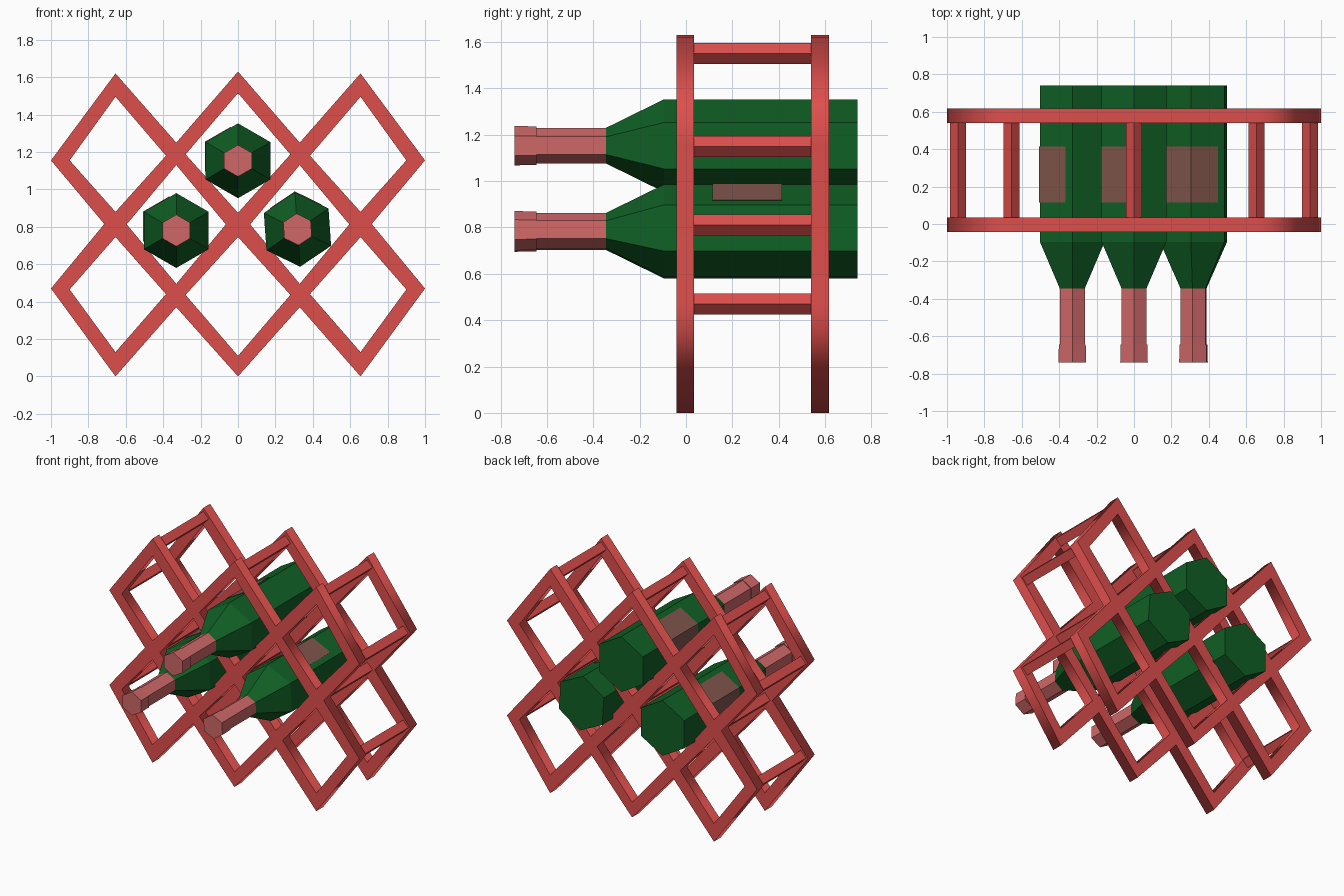
import bpy, bmesh, math
from mathutils import Vector

if "Cube" in bpy.data.objects:
    bpy.data.objects.remove(bpy.data.objects["Cube"])


def material(name, rgb):
    m = bpy.data.materials.new(name)
    m.diffuse_color = (*rgb, 1)
    m.use_nodes = True
    m.node_tree.nodes["Principled BSDF"].inputs["Base Color"].default_value = m.diffuse_color
    return m


RED = material("rack red", (0.73, 0.078, 0.073))
GREEN = material("bottle green", (0.005, 0.115, 0.018))
PINK = material("foil pink", (0.62, 0.136, 0.136))
BROWN = material("label brown", (0.21, 0.09, 0.07))


def add_object(name, mesh, mat):
    mesh.materials.clear()
    mesh.materials.append(mat)
    ob = bpy.data.objects.new(name, mesh)
    bpy.context.collection.objects.link(ob)
    return ob


def loft(name, rings, mat):
    """Skin a list of equal-length point rings and cap both ends."""
    bm = bmesh.new()
    vs = [[bm.verts.new(p) for p in ring] for ring in rings]
    n = len(vs[0])
    for a, b in zip(vs, vs[1:]):
        for i in range(n):
            j = (i + 1) % n
            bm.faces.new((a[i], a[j], b[j], b[i]))
    bm.faces.new(vs[0])
    bm.faces.new(vs[-1])
    bmesh.ops.recalc_face_normals(bm, faces=bm.faces)
    mesh = bpy.data.meshes.new(name)
    bm.to_mesh(mesh)
    bm.free()
    return add_object(name, mesh, mat)


def prism(name, section, y0, y1, mat):
    return loft(name, [[(x, y, z) for x, z in section] for y in (y0, y1)], mat)


# Lattice frames: outline with diamond holes, filled and extruded
half = [(0, 0), (0.33, 0.37), (0.655, 0), (1, 0.47), (0.715, 0.815),
        (1, 1.155), (0.655, 1.62), (0.33, 1.25), (0, 1.63)]
outline = half + [(-x, z) for x, z in half[-2:0:-1]]


def diamond(cx, cz, left, right, down, up):
    return [(cx - left, cz), (cx, cz - down), (cx + right, cz), (cx, cz + up)]


holes = [diamond(0, 1.187, .28, .28, .312, .328),
         diamond(0, .436, .28, .28, .326, .309)]
for s in (-1, 1):
    holes.append(diamond(s * .33, .813, .265, .265, .318, .317))
    for zi, zo, zb, zt in ((1.18, 1.155, .88, 1.495), (.44, .465, .13, .745)):
        holes.append([(s * .385, zi), (s * .655, zt), (s * .90, zo), (s * .655, zb)])


def lattice(name, y):
    cu = bpy.data.curves.new(name + "_outline", "CURVE")
    cu.dimensions = "2D"
    cu.fill_mode = "BOTH"
    cu.extrude = 0.0385
    for loop in [outline] + holes:
        sp = cu.splines.new("POLY")
        sp.points.add(len(loop) - 1)
        for p, (x, z) in zip(sp.points, loop):
            p.co = (x, z, 0, 1)
        sp.use_cyclic_u = True
    tmp = bpy.data.objects.new(name + "_outline", cu)
    bpy.context.collection.objects.link(tmp)
    bpy.context.view_layer.update()
    mesh = bpy.data.meshes.new_from_object(tmp)
    bpy.data.objects.remove(tmp)
    ob = add_object(name, mesh, RED)
    ob.rotation_euler.x = math.pi / 2
    ob.location.y = y


lattice("front_lattice", -0.003)
lattice("back_lattice", 0.578)

# Crossbars joining the frames, square section standing on edge
bars = [(x, z) for x in (-.655, 0, .655) for z in (1.55, .81)]
bars += [(s * .942, z) for s in (-1, 1) for z in (1.15, .47)]
for x, z in bars:
    prism("crossbar", diamond(x, z, .043, .043, .045, .045), 0.02, 0.56, RED)


# Six-sided bottles lying on their sides, necks to the front
def bottle(name, cx, cz, turn, label_corner):
    def corner(r, k):
        a = math.radians(90 + turn + 60 * k)
        return Vector((cx + r * math.cos(a), cz + r * math.sin(a)))

    def rings(profile):
        out = []
        for y, r in profile:
            pts = [corner(r, k) for k in range(6)]
            out.append([(p.x, y, p.y) for p in pts])
        return out

    loft(name + "_body", rings([(.74, .2), (-.095, .2), (-.345, .077)]), GREEN)
    loft(name + "_foil_neck", rings([(-.34, .077), (-.645, .077), (-.645, .083),
                                     (-.74, .085)]), PINK)

    # Label plate folded around one corner
    def strip(r):
        a, b, c = (corner(r, label_corner + d) for d in (-1, 0, 1))
        return [b.lerp(a, .79), b, b.lerp(c, .79)]
    section = strip(.204) + strip(.198)[::-1]
    prism(name + "_label", [(p.x, p.y) for p in section], .115, .415, BROWN)


bottle("upper_bottle", 0, 1.153, 0, 1)
bottle("left_bottle", -.33, .78, 0, 1)
bottle("right_bottle", .318, .786, 4, 0)
